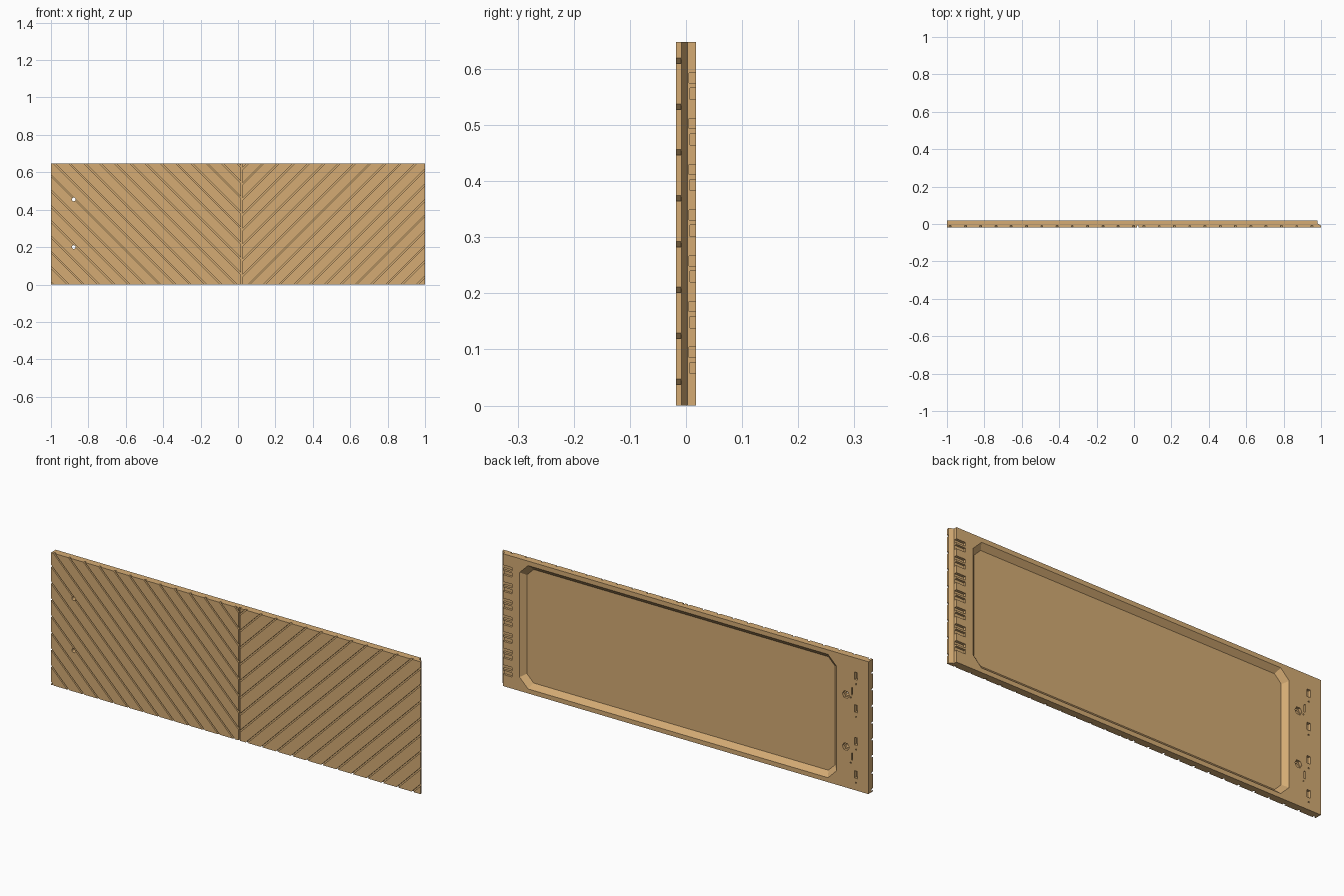
import bpy, bmesh, math
from mathutils import Vector

if "Cube" in bpy.data.objects:
    bpy.data.objects.remove(bpy.data.objects["Cube"], do_unlink=True)

WIDTH_HALF, HEIGHT = 1.0, 0.648
FRONT, BACK = -0.018, 0.018
SEAM_X, PITCH, GROOVE_Y = 0.02, 0.0817, -0.009

tan = bpy.data.materials.new("warm_tan")
tan.use_nodes = True
tan.diffuse_color = (0.66, 0.41, 0.175, 1)
tan.node_tree.nodes["Principled BSDF"].inputs["Base Color"].default_value = tan.diffuse_color


def loft(bm, ring_a, ring_b):
    """Closed solid between two matching rings of points."""
    a = [bm.verts.new(p) for p in ring_a]
    b = [bm.verts.new(p) for p in ring_b]
    n = len(a)
    bm.faces.new(a)
    bm.faces.new(b[::-1])
    for i in range(n):
        bm.faces.new((a[i], b[i], b[(i + 1) % n], a[(i + 1) % n]))


def prism(bm, outline, y0, y1):
    """Extrude an (x, z) outline along y."""
    loft(bm, [(x, y0, z) for x, z in outline], [(x, y1, z) for x, z in outline])


def rect(x, z, w, h):
    return [(x - w / 2, z - h / 2), (x + w / 2, z - h / 2),
            (x + w / 2, z + h / 2), (x - w / 2, z + h / 2)]


def polygon(x, z, r, n):
    return [(x + r * math.cos(math.tau * i / n), z + r * math.sin(math.tau * i / n))
            for i in range(n)]


def make_object(name, bm):
    bmesh.ops.recalc_face_normals(bm, faces=bm.faces)
    mesh = bpy.data.meshes.new(name)
    bm.to_mesh(mesh)
    bm.free()
    mesh.materials.append(tan)
    obj = bpy.data.objects.new(name, mesh)
    bpy.context.collection.objects.link(obj)
    return obj


def carve(target, bm):
    """Subtract the solids in bm from the target."""
    cutter = make_object("cutter", bm)
    cutter.hide_render = True
    mod = target.modifiers.new("carve", "BOOLEAN")
    mod.operation, mod.solver, mod.object = "DIFFERENCE", "EXACT", cutter
    bpy.context.view_layer.objects.active = target
    bpy.ops.object.modifier_apply(modifier=mod.name)
    bpy.data.objects.remove(cutter, do_unlink=True)


# Panel body: the left end has a thin front lip with a sloped step behind it
bm = bmesh.new()
profile = [(-1, FRONT), (1, FRONT), (1, -0.008), (0.98, 0.003), (0.98, BACK), (-1, BACK)]
loft(bm, [(x, y, 0) for x, y in profile], [(x, y, HEIGHT) for x, y in profile])
panel = make_object("door_panel", bm)

# Diagonal plank grooves meeting in a V at the seam
for side, phase in ((1, 0.043), (-1, 0.053)):
    bm = bmesh.new()
    end = SEAM_X + side * 1.06
    run = abs(end - SEAM_X)
    half = 0.005
    for k in range(-13, 8):
        z = phase + k * PITCH
        prism(bm, [(SEAM_X, z - half), (end, z + run - half),
                   (end, z + run + half), (SEAM_X, z + half)], FRONT - 0.02, GROOVE_Y)
    carve(panel, bm)

# Vertical seam groove
bm = bmesh.new()
prism(bm, rect(SEAM_X, HEIGHT / 2, 0.009, HEIGHT + 0.1), FRONT - 0.02, GROOVE_Y + 0.0005)
carve(panel, bm)


# Large back recess with clipped corners and sloped walls
def clipped(x0, x1, z0, z1, c):
    return [(x0 + c, z0), (x1 - c, z0), (x1, z0 + c), (x1, z1 - c),
            (x1 - c, z1), (x0 + c, z1), (x0, z1 - c), (x0, z0 + c)]


bm = bmesh.new()
margin, slope, floor_y = 0.022, 0.024, -0.005
outer = clipped(-0.828, 0.889, margin, HEIGHT - margin, 0.046)
inset = margin + slope
inner = clipped(-0.828 + slope, 0.889 - slope, inset, HEIGHT - inset, 0.036)
# Carry the wall slope past the back face so the rim is cut cleanly
rim = [Vector((x, BACK, z)) for x, z in outer]
base = [Vector((x, floor_y, z)) for x, z in inner]
loft(bm, base, [r + (r - b) * 0.2 for r, b in zip(rim, base)])
carve(panel, bm)

# Paired hinge slots open to the left end
bm = bmesh.new()
for i in range(7):
    z = 0.081 + i * PITCH * 0.997
    prism(bm, rect(0.975, z + 0.014, 0.09, 0.018), 0.005, 0.05)
    prism(bm, rect(0.975, z - 0.014, 0.09, 0.020), 0.007, 0.05)
carve(panel, bm)

# Handle holes with hexagonal nut recesses
for make, y0 in ((lambda z: polygon(-0.878, z, 0.010, 16), -0.05),
                 (lambda z: polygon(-0.878, z, 0.019, 6), 0.004)):
    bm = bmesh.new()
    for z in (0.2, 0.455):
        prism(bm, make(z), y0, 0.05)
    carve(panel, bm)

# Latch pockets, slits and pin holes at the right end of the back
bm = bmesh.new()
for z in (0.077, 0.24, 0.40, 0.56):
    prism(bm, rect(-0.934, z, 0.017, 0.036), 0.004, 0.05)
    prism(bm, rect(-0.934, z - 0.04, 0.006, 0.006), 0.010, 0.05)
for z in (0.16, 0.48):
    prism(bm, rect(-0.912, z, 0.007, 0.036), 0.008, 0.05)
    prism(bm, rect(-0.905, z - 0.032, 0.006, 0.006), 0.010, 0.05)
carve(panel, bm)
